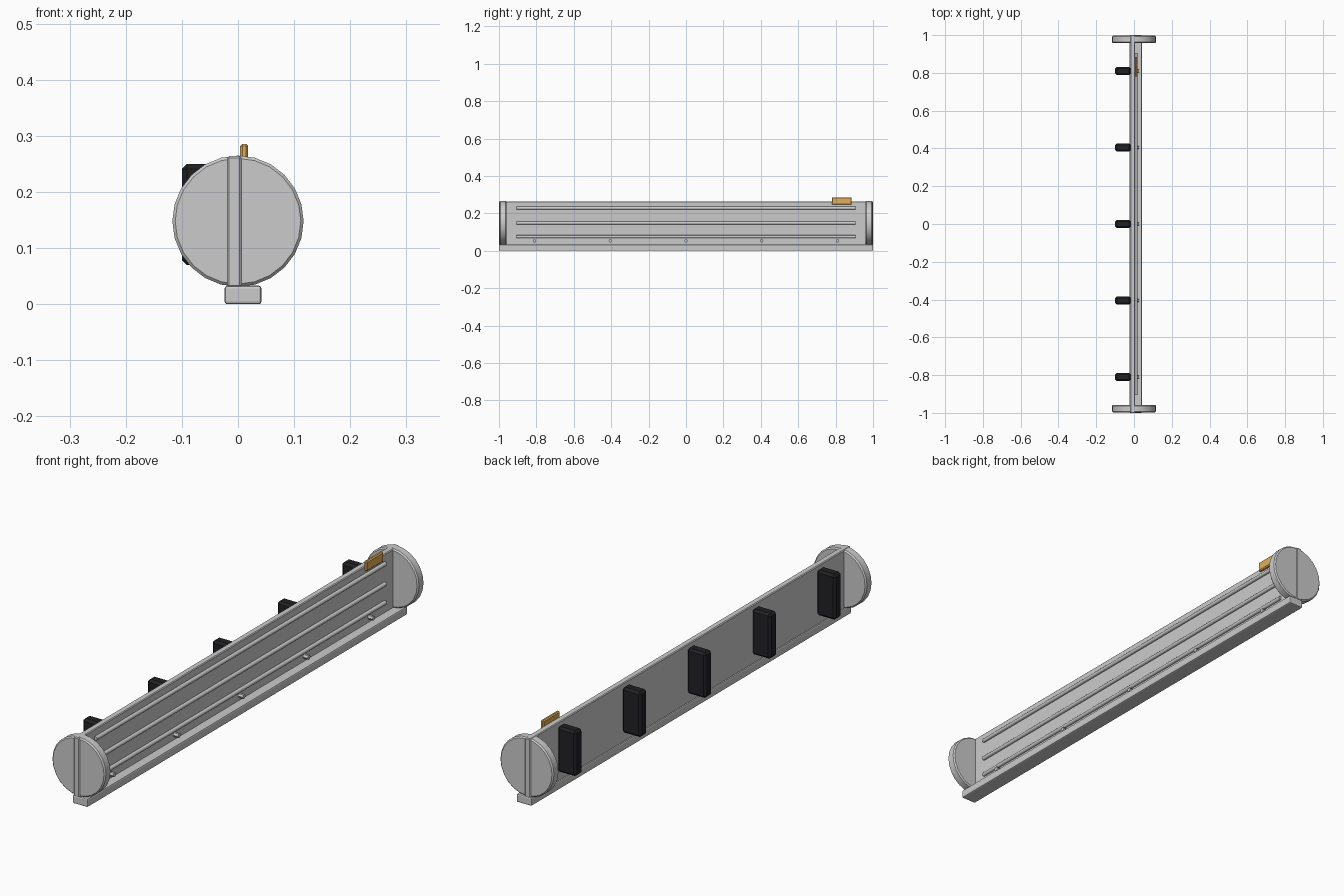
import bpy, math

if "Cube" in bpy.data.objects:
    bpy.data.objects.remove(bpy.data.objects["Cube"])


def material(name, rgb):
    m = bpy.data.materials.new(name)
    m.diffuse_color = (*rgb, 1)
    m.use_nodes = True
    m.node_tree.nodes["Principled BSDF"].inputs["Base Color"].default_value = m.diffuse_color
    return m


def finish(ob, name, bevel, mat, segments=1):
    ob.name = name
    if bevel:
        mod = ob.modifiers.new("Bevel", 'BEVEL')
        mod.width = bevel
        mod.segments = segments
        mod.limit_method = 'ANGLE'
        mod.angle_limit = math.radians(40)
    if mat:
        ob.data.materials.append(mat)
    return ob


def box(name, x, y, z, bevel=0.0, mat=None, segments=1):
    """Box from (min, max) pairs on each axis."""
    bpy.ops.mesh.primitive_cube_add(size=1, location=[(a + b) / 2 for a, b in (x, y, z)])
    ob = bpy.context.object
    ob.scale = [b - a for a, b in (x, y, z)]
    bpy.ops.object.transform_apply(location=False, rotation=False, scale=True)
    return finish(ob, name, bevel, mat, segments)


def rod(name, loc, radius, length, axis, sides, bevel=0.0, smooth=True):
    """Cylinder lying along the x or y axis."""
    rot = (math.pi / 2, 0, 0) if axis == 'y' else (0, math.pi / 2, 0)
    bpy.ops.mesh.primitive_cylinder_add(vertices=sides, radius=radius, depth=length,
                                        location=loc, rotation=rot)
    ob = bpy.context.object
    if smooth:
        bpy.ops.object.shade_smooth_by_angle(angle=math.radians(30))
    return finish(ob, name, bevel, None)


black = material("black", (0.015, 0.015, 0.018))
amber = material("amber", (0.75, 0.42, 0.1))

# Long upright panel and its foot rail
box("panel", (-0.019, 0.006), (-1, 1), (0.03, 0.264), 0.003)
box("foot_rail", (-0.024, 0.042), (-1, 1), (0, 0.033), 0.005, segments=2)

# Round end caps
for side, s in (("front", -1), ("back", 1)):
    rod(side + "_end_cap", (0, s * 0.978, 0.148), 0.117, 0.038, 'y', 24, 0.005)

# Horizontal ribs on the right face
for i, z in enumerate((0.075, 0.148, 0.228)):
    rod(f"rib_{i + 1}", (0.01, 0, z), 0.008, 1.81, 'y', 12)

# Rear brackets with matching bolts on the right face
for i in range(5):
    y = (i - 2) * 0.405
    box(f"bracket_{i + 1}", (-0.1, -0.017), (y - 0.022, y + 0.022), (0.07, 0.25), 0.009, black)
    rod(f"bolt_{i + 1}", (0.015, y, 0.053), 0.009, 0.024, 'x', 6, smooth=False)

# Amber tag on the top edge
box("tag", (0.004, 0.018), (0.78, 0.885), (0.246, 0.286), 0.004, amber)
